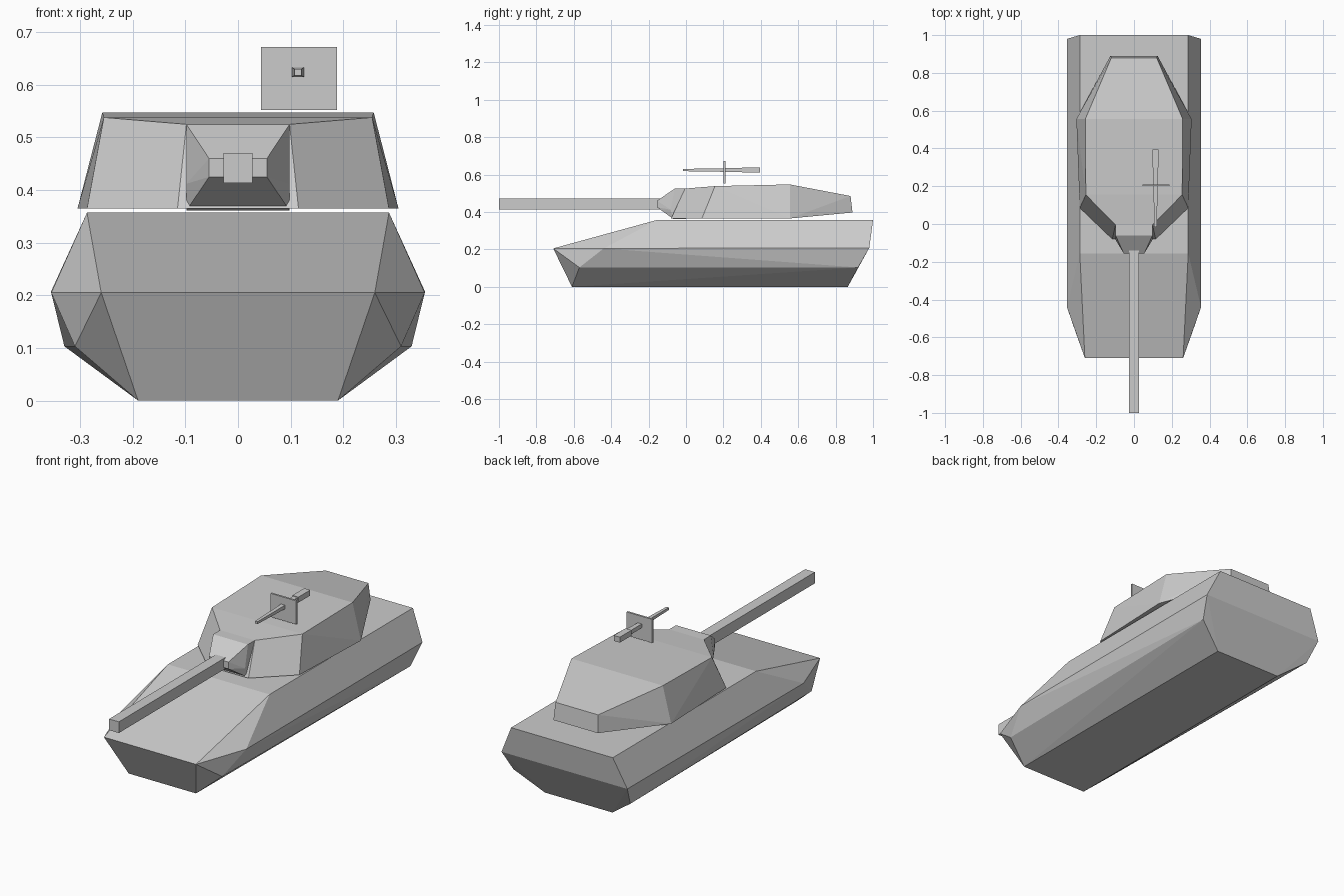
import bpy, bmesh

if "Cube" in bpy.data.objects:
    bpy.data.objects.remove(bpy.data.objects["Cube"])


def finish(name, bm):
    bmesh.ops.recalc_face_normals(bm, faces=bm.faces)
    mesh = bpy.data.meshes.new(name)
    bm.to_mesh(mesh)
    bm.free()
    obj = bpy.data.objects.new(name, mesh)
    bpy.context.collection.objects.link(obj)
    return obj


def mirrored_hull(name, points):
    """Faceted convex armour block from right-hand corner points."""
    bm = bmesh.new()
    for x, y, z in points:
        for s in (1, -1):
            bm.verts.new((s * x, y, z))
    res = bmesh.ops.convex_hull(bm, input=bm.verts)
    junk = {g for g in res["geom_interior"] + res["geom_unused"]
            if isinstance(g, bmesh.types.BMVert)}
    bmesh.ops.delete(bm, geom=list(junk), context='VERTS')
    bmesh.ops.dissolve_limit(bm, angle_limit=0.02, verts=bm.verts, edges=bm.edges)
    return finish(name, bm)


def lofted_bar(name, x, z, sections):
    """Rectangular bar along y; each section is (y, half width, half height)."""
    bm = bmesh.new()
    rings = [[bm.verts.new((x + sx * w, y, z + sz * h))
              for sx, sz in ((-1, -1), (1, -1), (1, 1), (-1, 1))]
             for y, w, h in sections]
    for a, b in zip(rings, rings[1:]):
        for i in range(4):
            j = (i + 1) % 4
            bm.faces.new((a[i], a[j], b[j], b[i]))
    bm.faces.new(rings[0])
    bm.faces.new(rings[-1])
    return finish(name, bm)


# Hull with sloped nose and tapered belly
mirrored_hull("hull", [
    (0.19, -0.61, 0), (0.19, 0.865, 0),
    (0.31, -0.57, 0.103), (0.33, 0.92, 0.103),
    (0.26, -0.71, 0.205), (0.355, -0.44, 0.205), (0.355, 0.98, 0.208),
    (0.287, -0.155, 0.357), (0.287, 1.0, 0.357)])

# Turret: lower outline, then roof outline
mirrored_hull("turret", [
    (0.115, -0.08, 0.365), (0.287, 0.085, 0.365),
    (0.305, 0.555, 0.365), (0.125, 0.89, 0.397),
    (0.098, -0.005, 0.525), (0.255, 0.155, 0.538),
    (0.258, 0.555, 0.547), (0.12, 0.88, 0.485)])

# Gun mantlet
mirrored_hull("gun_mantlet", [
    (0.055, -0.155, 0.425), (0.055, -0.155, 0.46),
    (0.098, -0.06, 0.525), (0.098, -0.083, 0.412), (0.09, -0.08, 0.373),
    (0.098, 0.0, 0.525), (0.098, -0.065, 0.361), (0.098, 0.0, 0.361)])

# Main gun
lofted_bar("main_gun", 0, 0.442, [(-1.0, 0.0275, 0.0285), (-0.135, 0.0275, 0.0285)])

# Roof gun and its shield
lofted_bar("roof_gun_barrel", 0.114, 0.624, [(-0.015, 0.007, 0.006), (0.3, 0.013, 0.011)])
lofted_bar("roof_gun_body", 0.114, 0.624, [(0.3, 0.017, 0.014), (0.395, 0.017, 0.014)])
lofted_bar("roof_gun_shield", 0.116, 0.612, [(0.2, 0.072, 0.06), (0.21, 0.072, 0.06)])
